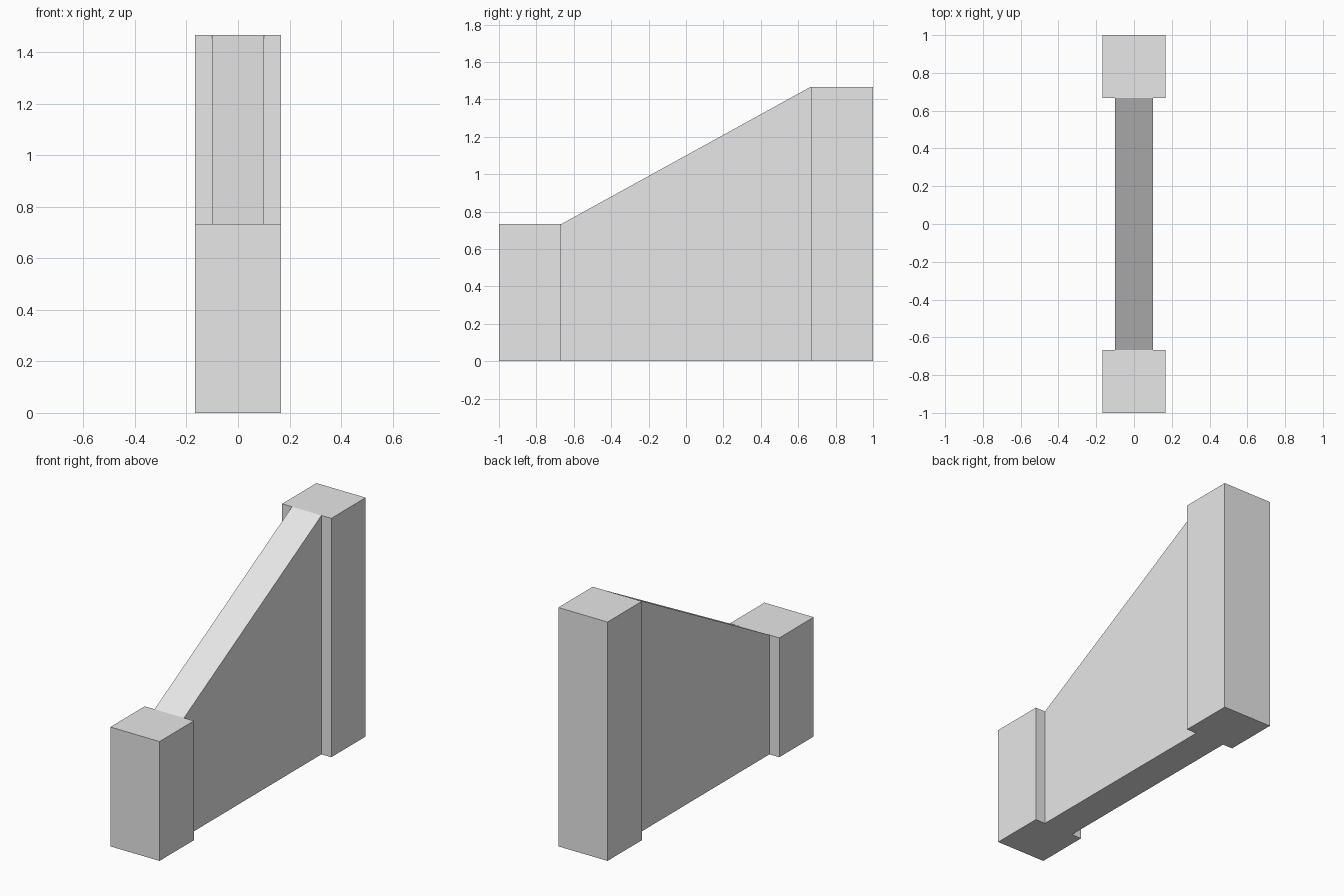
import bpy
import bmesh

if "Cube" in bpy.data.objects:
    bpy.data.objects.remove(bpy.data.objects["Cube"])

grey = bpy.data.materials.new("light_grey")
grey.diffuse_color = (0.8, 0.8, 0.8, 1)
grey.use_nodes = True
grey.node_tree.nodes["Principled BSDF"].inputs["Base Color"].default_value = grey.diffuse_color


def extruded_profile(name, profile, half_width):
    """Extrude a (y, z) outline along x, centred on x = 0."""
    bm = bmesh.new()
    face = bm.faces.new([bm.verts.new((-half_width, y, z)) for y, z in profile])
    ext = bmesh.ops.extrude_face_region(bm, geom=[face])
    verts = [v for v in ext["geom"] if isinstance(v, bmesh.types.BMVert)]
    bmesh.ops.translate(bm, verts=verts, vec=(2 * half_width, 0, 0))
    bmesh.ops.recalc_face_normals(bm, faces=bm.faces)
    mesh = bpy.data.meshes.new(name)
    bm.to_mesh(mesh)
    bm.free()
    mesh.materials.append(grey)
    obj = bpy.data.objects.new(name, mesh)
    bpy.context.collection.objects.link(obj)
    return obj


LOW, HIGH = 0.733, 1.467      # post heights
INNER = 0.667                 # inner face of the posts
HALF_POST, HALF_WALL = 0.167, 0.10

# Square end posts
for name, y0, y1, top in (("front_post", -1, -INNER, LOW),
                          ("back_post", INNER, 1, HIGH)):
    extruded_profile(name, [(y0, 0), (y1, 0), (y1, top), (y0, top)], HALF_POST)

# Thin wall with a sloping top between the posts
extruded_profile("sloped_wall",
                 [(-INNER, 0), (INNER, 0), (INNER, HIGH), (-INNER, LOW)], HALF_WALL)
